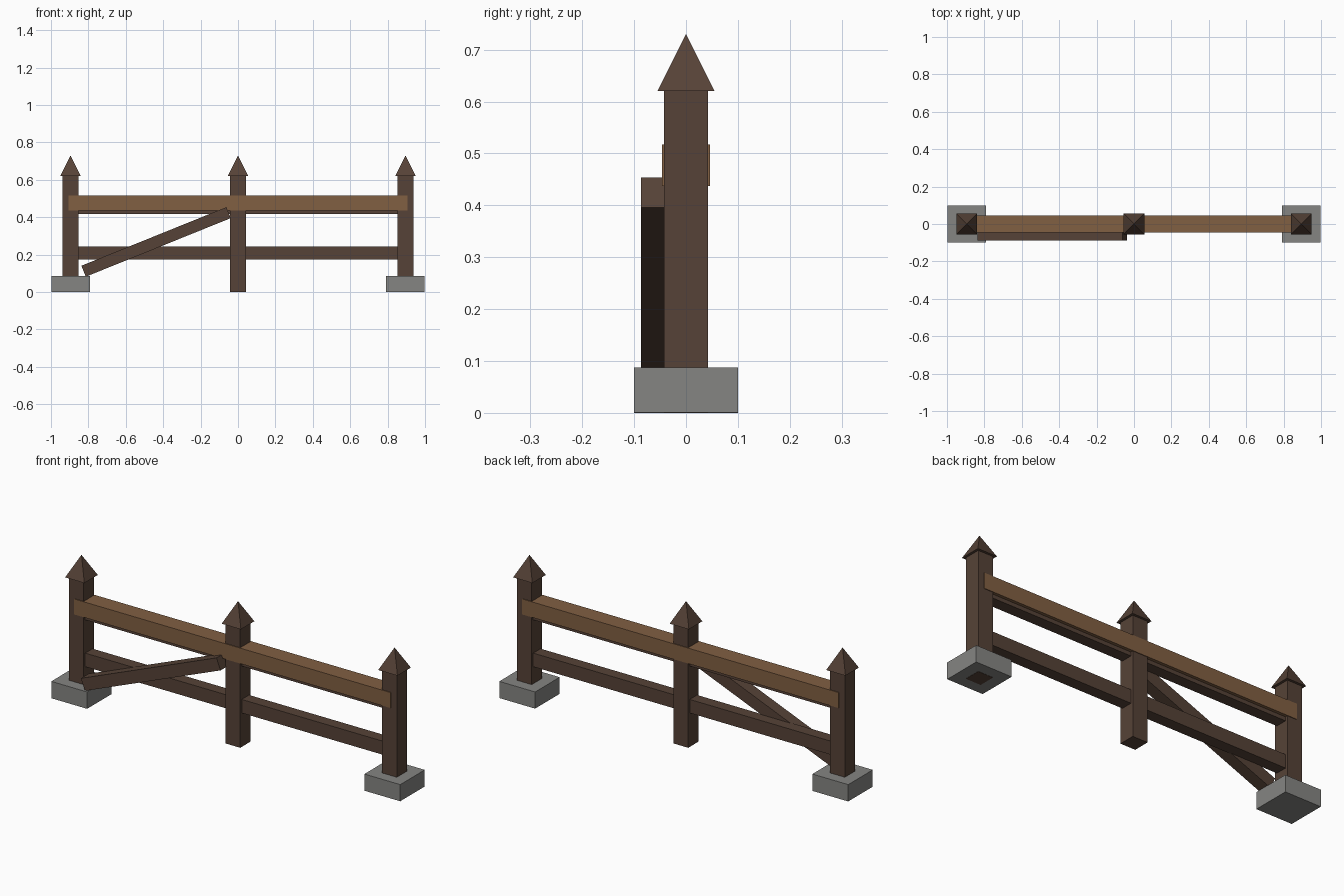
import bpy, bmesh, math

cube = bpy.data.objects.get("Cube")
if cube:
    bpy.data.objects.remove(cube, do_unlink=True)


def material(name, color):
    m = bpy.data.materials.new(name)
    m.use_nodes = True
    m.diffuse_color = (*color, 1)
    bsdf = next(n for n in m.node_tree.nodes if n.type == 'BSDF_PRINCIPLED')
    bsdf.inputs["Base Color"].default_value = (*color, 1)
    return m


DARK = material("dark_wood", (0.093, 0.055, 0.038))
LIGHT = material("light_wood", (0.22, 0.115, 0.055))
STONE = material("grey_stone", (0.235, 0.235, 0.225))


def finish(bm, name, mat, loc):
    mesh = bpy.data.meshes.new(name)
    bm.to_mesh(mesh)
    bm.free()
    mesh.materials.append(mat)
    ob = bpy.data.objects.new(name, mesh)
    ob.location = loc
    bpy.context.collection.objects.link(ob)
    return ob


def box(name, mat, size, loc):
    bm = bmesh.new()
    bmesh.ops.create_cube(bm, size=1)
    bmesh.ops.scale(bm, vec=size, verts=bm.verts)
    return finish(bm, name, mat, loc)


def pyramid(name, mat, width, height, loc):
    bm = bmesh.new()
    bmesh.ops.create_cone(bm, cap_ends=True, segments=4, radius1=width / math.sqrt(2),
                          radius2=0, depth=height)
    bmesh.ops.remove_doubles(bm, verts=bm.verts, dist=0.0001)
    # turn the base square to the axes if its corners lie on them
    low = min(bm.verts, key=lambda v: v.co.z)
    turn = math.radians(45) - math.atan2(low.co.y, low.co.x)
    for v in bm.verts:
        x, y = v.co.x, v.co.y
        v.co.x = x * math.cos(turn) - y * math.sin(turn)
        v.co.y = x * math.sin(turn) + y * math.cos(turn)
    return finish(bm, name, mat, loc)


POST, TOP, END = 0.085, 0.62, 0.895

# Posts with pointed caps
for side, x in (("right", -END), ("middle", 0), ("left", END)):
    foot = 0.001 if side == "right" else 0
    box(side + "_post", DARK, (POST, POST, TOP - foot), (x, 0, (TOP + foot) / 2))
    pyramid(side + "_post_cap", DARK, 0.11, 0.11, (x, 0, TOP + 0.055))

# Stone footings under the end posts
for side, x, foot in (("right", -END, 0), ("left", END, 0.001)):
    box(side + "_footing", STONE, (0.205, 0.2, 0.087 - foot), (x, 0, (0.087 + foot) / 2))

# Rails: light hand rail, with two thinner dark rails
box("hand_rail", LIGHT, (1.81, 0.092, 0.08), (0, 0, 0.477))
for name, z in (("upper_rail", 0.452), ("lower_rail", 0.21)):
    box(name, DARK, (2 * END, 0.06, 0.07), (0, 0, z))

# Diagonal brace on the front
brace = box("diagonal_brace", DARK, (0.836, 0.062, 0.063), (-0.438, -0.056, 0.268))
brace.rotation_euler.y = -math.radians(22)
